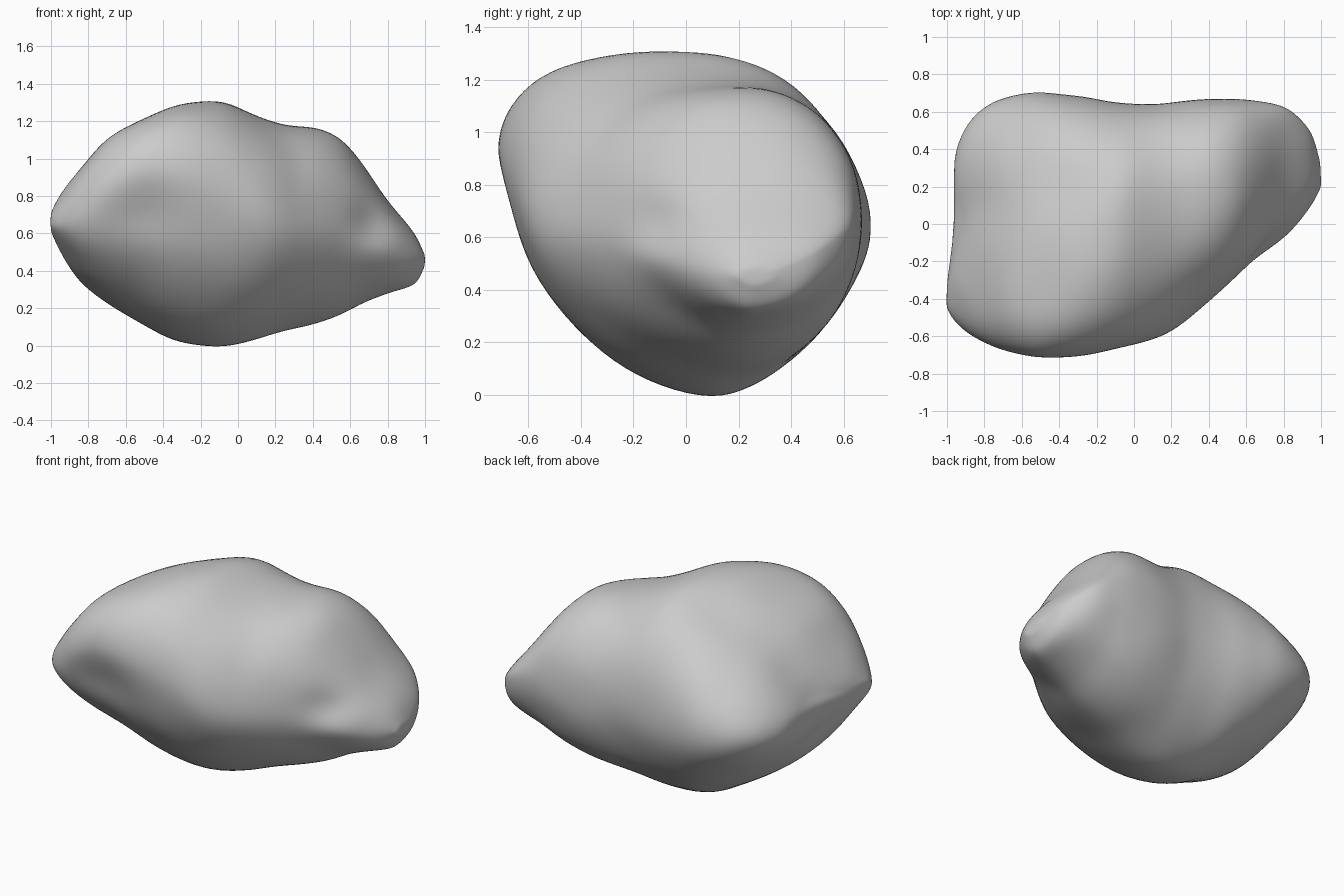
import bpy, bmesh
from math import sin, cos, pi, exp
from mathutils import Vector, noise

cube = bpy.data.objects.get("Cube")
if cube:
    bpy.data.objects.remove(cube, do_unlink=True)

# Outlines of the boulder at stations along its length
STATION = (-1, -.97, -.85, -.7, -.5, -.3, -.1, .1, .25, .4, .55, .65, .8, .95, 1)
TOP = (.7, .77, .94, 1.1, 1.22, 1.29, 1.31, 1.23, 1.18, 1.17, 1.11, .99, .78, .59, .48)
BOTTOM = (.61, .52, .34, .22, .1, .01, -.01, .03, .08, .11, .16, .22, .28, .33, .42)
FRONT = (-.44, -.5, -.61, -.68, -.72, -.71, -.67, -.62, -.55, -.42, -.28, -.2, -.08, .1, .2)
BACK = (-.3, .33, .59, .68, .71, .69, .65, .64, .66, .67, .67, .66, .63, .49, .33)

# Heights of the widest points, and depths of the crest and keel
FRONT_Z = (.65, .65, .7, .8, .9, .87, .79, .71, .65, .62, .6, .57, .52, .47, .45)
BACK_Z = (.65, .65, .65, .63, .62, .62, .63, .65, .66, .67, .67, .67, .64, .53, .46)
CREST = (-.38, -.25, -.32, -.32, -.25, -.14, 0, .08, .15, .2, .2, .25, .32, .32, .27)
KEEL = (-.38, -.1, -.05, 0, .08, .1, .1, .1, .14, .18, .2, .22, .23, .25, .26)

# Dents: centre, size and push
DENTS = (
    ((-.48, -.66, .7), (.22, .3, .12), (0, .05, 0)),
    ((.72, -.13, .66), (.1, .2, .08), (-.02, .04, 0)),
    ((.3, -.45, .95), (.07, .3, .25), (0, .03, 0)),
    ((-.42, .2, 1.22), (.2, .14, .2), (0, 0, -.04)),
    ((-.75, .1, .95), (.22, .14, .25), (.03, 0, -.02)),
    ((.06, .4, .25), (.06, .06, .06), (0, -.03, .03)),
    ((-.98, 0, .63), (.12, .15, .3), (.05, 0, 0)),
)


def sample(values, x):
    """Smooth curve through the station values, without overshoot."""
    last = len(STATION) - 1
    i = max(k for k in range(last) if STATION[k] <= x or k == 0)

    def grade(k):
        return (values[k + 1] - values[k]) / (STATION[k + 1] - STATION[k])

    def slope(k):
        a, b = grade(max(k - 1, 0)), grade(min(k, last - 1))
        return 2 * a * b / (a + b) if a * b > 0 else 0

    h = STATION[i + 1] - STATION[i]
    t = (x - STATION[i]) / h
    s = 1 - t
    return (values[i] * (1 + 2 * t) * s * s + values[i + 1] * (1 + 2 * s) * t * t
            + h * t * s * (s * slope(i) - t * slope(i + 1)))


def blend(a, b, t):
    t = min(max(t, 0), 1)
    return a + (b - a) * t * t * (3 - 2 * t)


def section_point(x, angle):
    """Point on a cross-section made of four rounded quarters."""
    c, s = cos(angle), sin(angle)
    y0 = sample(CREST if s > 0 else KEEL, x)
    z1 = sample(TOP if s > 0 else BOTTOM, x)
    y1 = sample(BACK if c > 0 else FRONT, x)
    z0 = sample(BACK_Z if c > 0 else FRONT_Z, x)
    if s > 0:
        power = 2.2 if c > 0 else blend(2.7, 2.1, x + .5)
    else:
        power = blend(1.7, 2.1, 2 * x + .4) if c > 0 else blend(1.75, 1.6, 2 * x + .2)
    r = (abs(c) ** power + abs(s) ** power) ** (-1 / power)
    return Vector((x, y0 + (y1 - y0) * abs(c) * r, z0 + (z1 - z0) * abs(s) * r))


def weather(p):
    """Press in the dents and roughen slightly."""
    q = p.copy()
    for centre, size, push in DENTS:
        d = sum(((p[k] - centre[k]) / size[k]) ** 2 for k in range(3))
        q += Vector(push) * exp(-d)
    return q + noise.noise_vector(p * 4) * .008


RINGS, SIDES = 80, 96
bm = bmesh.new()
rings = []
for i in range(RINGS + 1):
    x = -cos(pi * i / RINGS)
    rings.append([bm.verts.new(weather(section_point(x, 2 * pi * j / SIDES)))
                  for j in range(SIDES)])
for a, b in zip(rings, rings[1:]):
    for j in range(SIDES):
        k = (j + 1) % SIDES
        bm.faces.new((a[j], a[k], b[k], b[j]))

# Rounded ends
for ring in (rings[0], rings[-1]):
    centre = sum((v.co for v in ring), Vector()) / SIDES
    tip = bm.verts.new(centre)
    for j in range(SIDES):
        bm.faces.new((ring[j], ring[(j + 1) % SIDES], tip))
bmesh.ops.recalc_face_normals(bm, faces=bm.faces)
for _ in range(8):
    bmesh.ops.smooth_vert(bm, verts=bm.verts, factor=.5,
                          use_axis_x=True, use_axis_y=True, use_axis_z=True)

mesh = bpy.data.meshes.new("boulder")
bm.to_mesh(mesh)
bm.free()
boulder = bpy.data.objects.new("boulder", mesh)
bpy.context.collection.objects.link(boulder)

# Plain grey stone
stone = bpy.data.materials.new("grey_stone")
stone.use_nodes = True
grey = (.6, .6, .6, 1)
stone.diffuse_color = grey
stone.node_tree.nodes["Principled BSDF"].inputs["Base Color"].default_value = grey
mesh.materials.append(stone)

bpy.ops.object.select_all(action="DESELECT")
boulder.select_set(True)
bpy.context.view_layer.objects.active = boulder
bpy.ops.object.shade_smooth()
